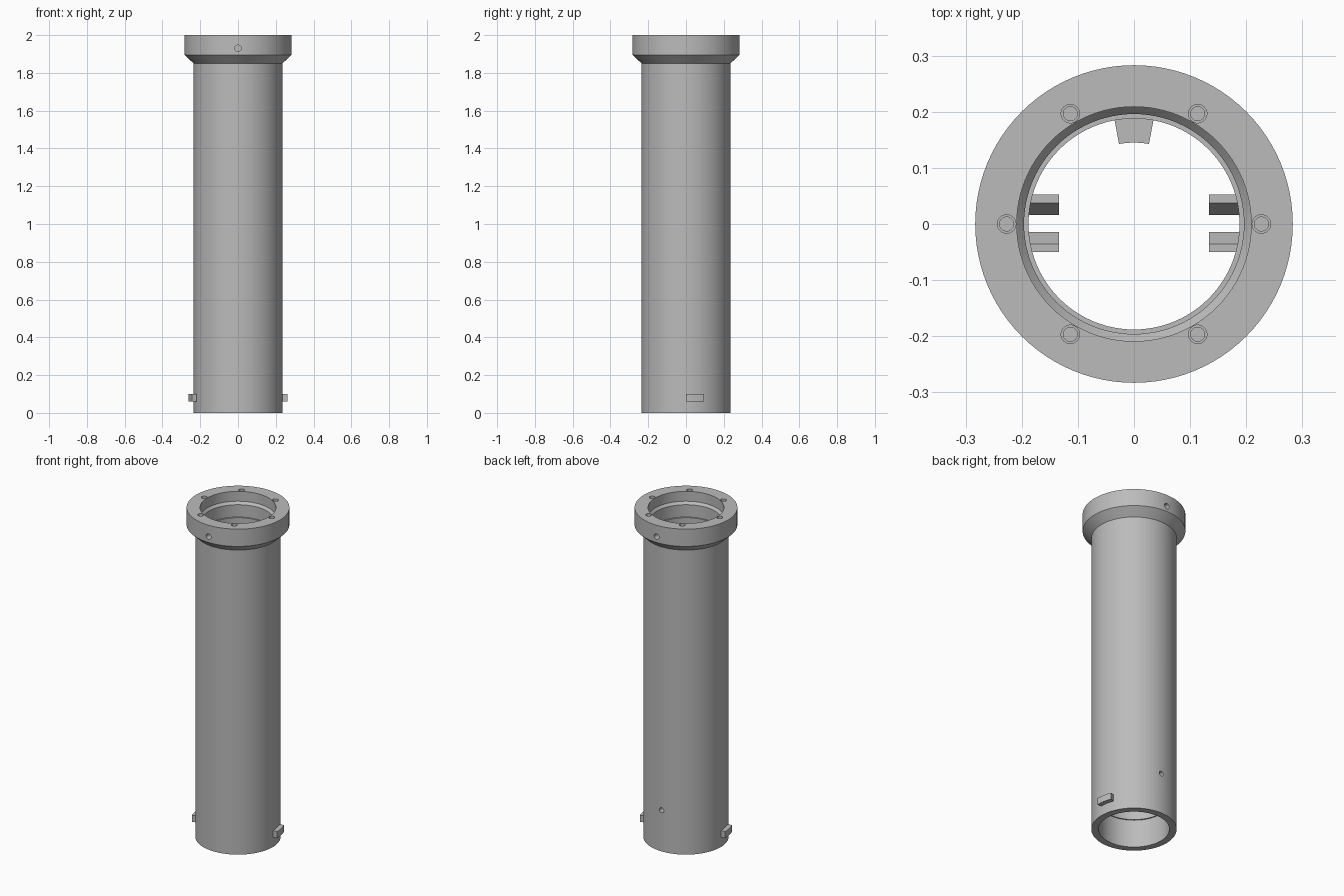
import bpy, bmesh, math
from mathutils import Matrix, Vector

if "Cube" in bpy.data.objects:
    bpy.data.objects.remove(bpy.data.objects["Cube"])

SEG = 96
gray = bpy.data.materials.new("mid gray")
gray.diffuse_color = (0.5, 0.5, 0.5, 1)
gray.use_nodes = True
gray.node_tree.nodes["Principled BSDF"].inputs["Base Color"].default_value = gray.diffuse_color


def finish(name, bm, smooth=True):
    bmesh.ops.recalc_face_normals(bm, faces=bm.faces)
    me = bpy.data.meshes.new(name)
    bm.to_mesh(me)
    bm.free()
    me.materials.append(gray)
    ob = bpy.data.objects.new(name, me)
    bpy.context.collection.objects.link(ob)
    if smooth:
        smooth_sharp(ob)
    return ob


def smooth_sharp(ob):
    bpy.ops.object.select_all(action='DESELECT')
    ob.select_set(True)
    bpy.context.view_layer.objects.active = ob
    bpy.ops.object.shade_smooth_by_angle(angle=math.radians(30))


def lathe(name, profile):
    """Closed (radius, z) profile turned around the z axis."""
    bm = bmesh.new()
    rings = []
    for k in range(SEG):
        a = 2 * math.pi * k / SEG
        rings.append([bm.verts.new((r * math.cos(a), r * math.sin(a), z)) for r, z in profile])
    n = len(profile)
    for k in range(SEG):
        p, q = rings[k], rings[(k + 1) % SEG]
        for i in range(n):
            j = (i + 1) % n
            bm.faces.new((p[i], q[i], q[j], p[j]))
    return finish(name, bm, False)


def arc_block(name, r0, r1, a0, a1, z0, z1, steps=8):
    """Curved block between two radii and two angles in degrees."""
    bm = bmesh.new()
    angles = [math.radians(a0 + (a1 - a0) * i / steps) for i in range(steps + 1)]
    pts = [(r0 * math.cos(a), r0 * math.sin(a)) for a in angles]
    pts += [(r1 * math.cos(a), r1 * math.sin(a)) for a in reversed(angles)]
    face = bm.faces.new([bm.verts.new((x, y, z0)) for x, y in pts])
    top = bmesh.ops.extrude_face_region(bm, geom=[face])["geom"]
    bmesh.ops.translate(bm, vec=(0, 0, z1 - z0),
                        verts=[v for v in top if isinstance(v, bmesh.types.BMVert)])
    return finish(name, bm)


def add_drill(bm, start, direction, radius, depth):
    """Cylinder that starts just outside the surface and goes in by depth."""
    d = Vector(direction)
    over = 0.02
    mid = Vector(start) + d * (depth - over) / 2
    rot = d.to_track_quat('Z', 'Y').to_matrix().to_4x4()
    bmesh.ops.create_cone(bm, cap_ends=True, segments=24, radius1=radius, radius2=radius,
                          depth=depth + over, matrix=Matrix.Translation(mid) @ rot)


def drill(target, name, holes):
    bm = bmesh.new()
    for h in holes:
        add_drill(bm, *h)
    cutter = finish(name, bm, False)
    cutter.hide_render = True
    mod = target.modifiers.new(name, 'BOOLEAN')
    mod.operation = 'DIFFERENCE'
    mod.solver = 'EXACT'
    mod.object = cutter
    bpy.context.view_layer.objects.active = target
    bpy.ops.object.modifier_apply(modifier=name)
    bpy.data.objects.remove(cutter)


# Tube with flared collar, stepped seat at the top and recess at the bottom
tube = lathe("flanged_tube", [
    (0.195, 0), (0.235, 0), (0.235, 1.85), (0.283, 1.895), (0.283, 2),
    (0.209, 2), (0.209, 1.94), (0.196, 1.925), (0.196, 1.85),
    (0.188, 1.85), (0.188, 0.17), (0.195, 0.17)])

# Six counterbored screw holes in the collar face
spots = [(0.227 * math.cos(math.radians(a)), 0.227 * math.sin(math.radians(a)), 2)
         for a in range(0, 360, 60)]
drill(tube, "counterbore_cutter", [(p, (0, 0, -1), 0.0165, 0.02) for p in spots])
drill(tube, "screw_hole_cutter", [(p, (0, 0, -1), 0.0125, 0.06) for p in spots])

# Side holes: two in the collar, one low at the back
drill(tube, "side_hole_cutter", [
    ((0, -0.283, 1.93), (0, 1, 0), 0.017, 0.05),
    ((0, 0.283, 1.93), (0, -1, 0), 0.017, 0.05),
    ((0, 0.235, 0.25), (0, -1, 0), 0.015, 0.035)])
smooth_sharp(tube)

# Locking lugs on the outside near the foot
arc_block("right_lug", 0.232, 0.262, 0, 21.2, 0.06, 0.1)
arc_block("left_lug", 0.232, 0.262, 180, 201.2, 0.06, 0.1)

# Key inside the back wall
arc_block("inner_key", 0.145, 0.19, 79.4, 100.6, 0.2, 0.3)


def rail(name, side, outer_y, crest_y, slot_y):
    """Inner guide rail whose top slopes down toward the slot."""
    z0, z1, drop = 0.3, 1.7, 0.04
    bm = bmesh.new()
    prof = [(outer_y, z0), (outer_y, z1), (crest_y, z1), (slot_y, z1 - drop), (slot_y, z0)]
    face = bm.faces.new([bm.verts.new((side * 0.134, y, z)) for y, z in prof])
    ext = bmesh.ops.extrude_face_region(bm, geom=[face])["geom"]
    bmesh.ops.translate(bm, vec=(side * 0.057, 0, 0),
                        verts=[v for v in ext if isinstance(v, bmesh.types.BMVert)])
    return finish(name, bm, False)


# Paired guide rails on both inner sides
for side, label in ((1, "right"), (-1, "left")):
    rail(label + "_back_rail", side, 0.053, 0.037, 0.016)
    rail(label + "_front_rail", side, -0.05, -0.036, -0.014)
